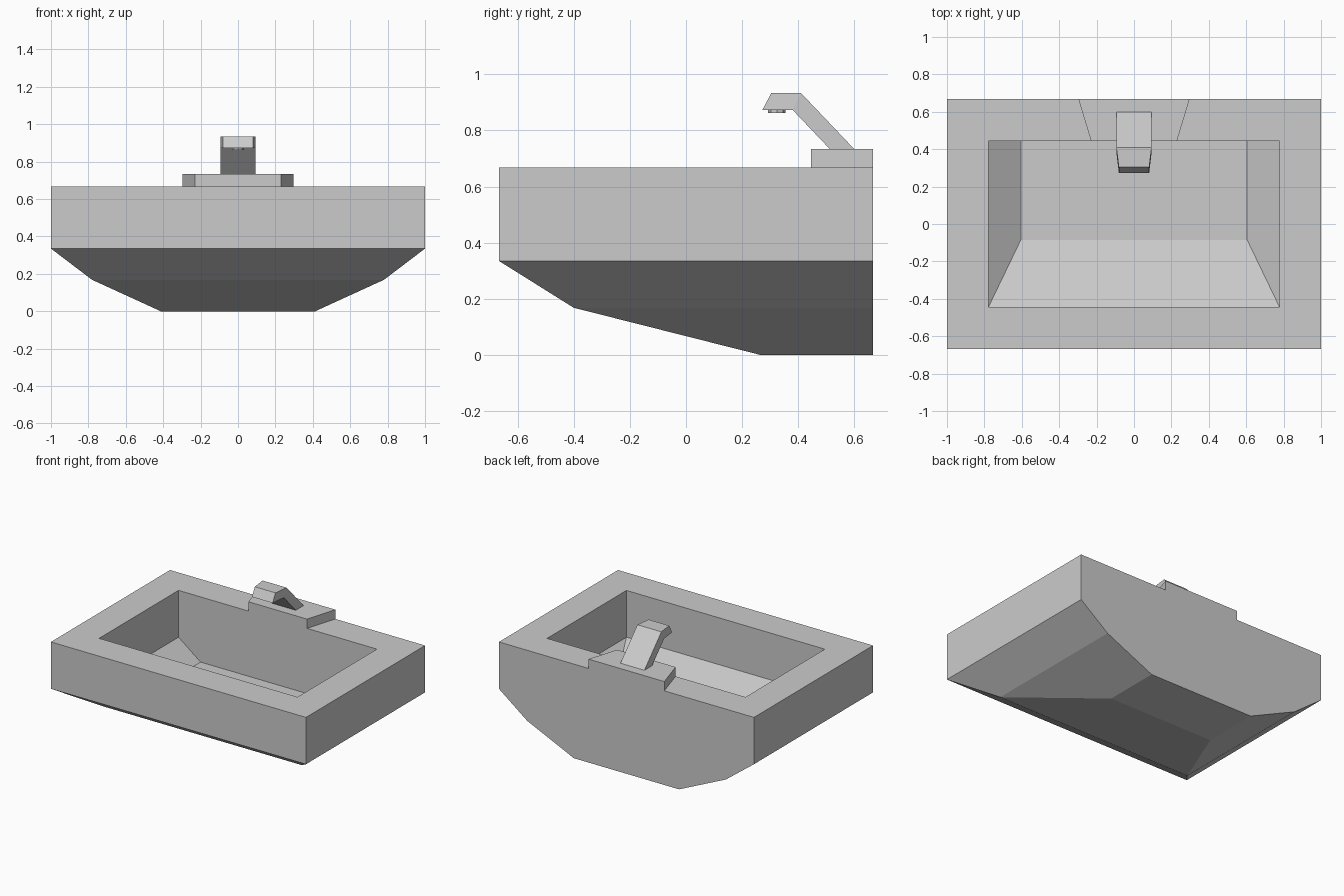
import bpy, bmesh, math

if "Cube" in bpy.data.objects:
    bpy.data.objects.remove(bpy.data.objects["Cube"])


def loft(name, rings):
    """Skin a closed solid through rings of equal point count."""
    bm = bmesh.new()
    loops = [[bm.verts.new(p) for p in ring] for ring in rings]
    for a, b in zip(loops, loops[1:]):
        n = len(a)
        for i in range(n):
            j = (i + 1) % n
            bm.faces.new((a[i], a[j], b[j], b[i]))
    bm.faces.new(loops[0][::-1])
    bm.faces.new(loops[-1])
    bmesh.ops.recalc_face_normals(bm, faces=bm.faces)
    mesh = bpy.data.meshes.new(name)
    bm.to_mesh(mesh)
    bm.free()
    obj = bpy.data.objects.new(name, mesh)
    bpy.context.collection.objects.link(obj)
    return obj


def rect(hx, y0, y1, z):
    return [(-hx, y0, z), (hx, y0, z), (hx, y1, z), (-hx, y1, z)]


def section(hx, top, bottom):
    """Cross-section of the spout; top and bottom are (y, z)."""
    return [(-hx, *bottom), (hx, *bottom), (hx, *top), (-hx, *top)]


def octagon(r, y, z):
    return [(r * math.cos(i * math.pi / 4), y + r * math.sin(i * math.pi / 4), z)
            for i in range(8)]


# Basin: underside, outer walls, rim, then inner walls down to the floor
loft("basin", [
    rect(0.413, 0.265, 0.667, 0.0),
    rect(0.78, -0.40, 0.667, 0.168),
    rect(1.0, -0.667, 0.667, 0.335),
    rect(1.0, -0.667, 0.667, 0.667),
    rect(0.778, -0.444, 0.445, 0.667),
    rect(0.778, -0.444, 0.445, 0.335),
    rect(0.605, -0.085, 0.445, 0.205),
])

# Drain disc on the basin floor
loft("drain", [octagon(0.096, 0.18, 0.20), octagon(0.096, 0.18, 0.209)])

# Tapered tap ledge on the back rim
ledge = [(-0.23, 0.445), (0.23, 0.445), (0.297, 0.667), (-0.297, 0.667)]
loft("tap_ledge", [[(x, y, z) for x, y in ledge] for z in (0.667, 0.733)])

# Bent spout and its nozzle
loft("tap_spout", [
    section(0.094, (0.60, 0.733), (0.513, 0.733)),
    section(0.094, (0.41, 0.933), (0.38, 0.873)),
    section(0.081, (0.304, 0.933), (0.272, 0.873)),
])
loft("tap_nozzle", [octagon(0.031, 0.324, 0.862), octagon(0.031, 0.324, 0.874)])
